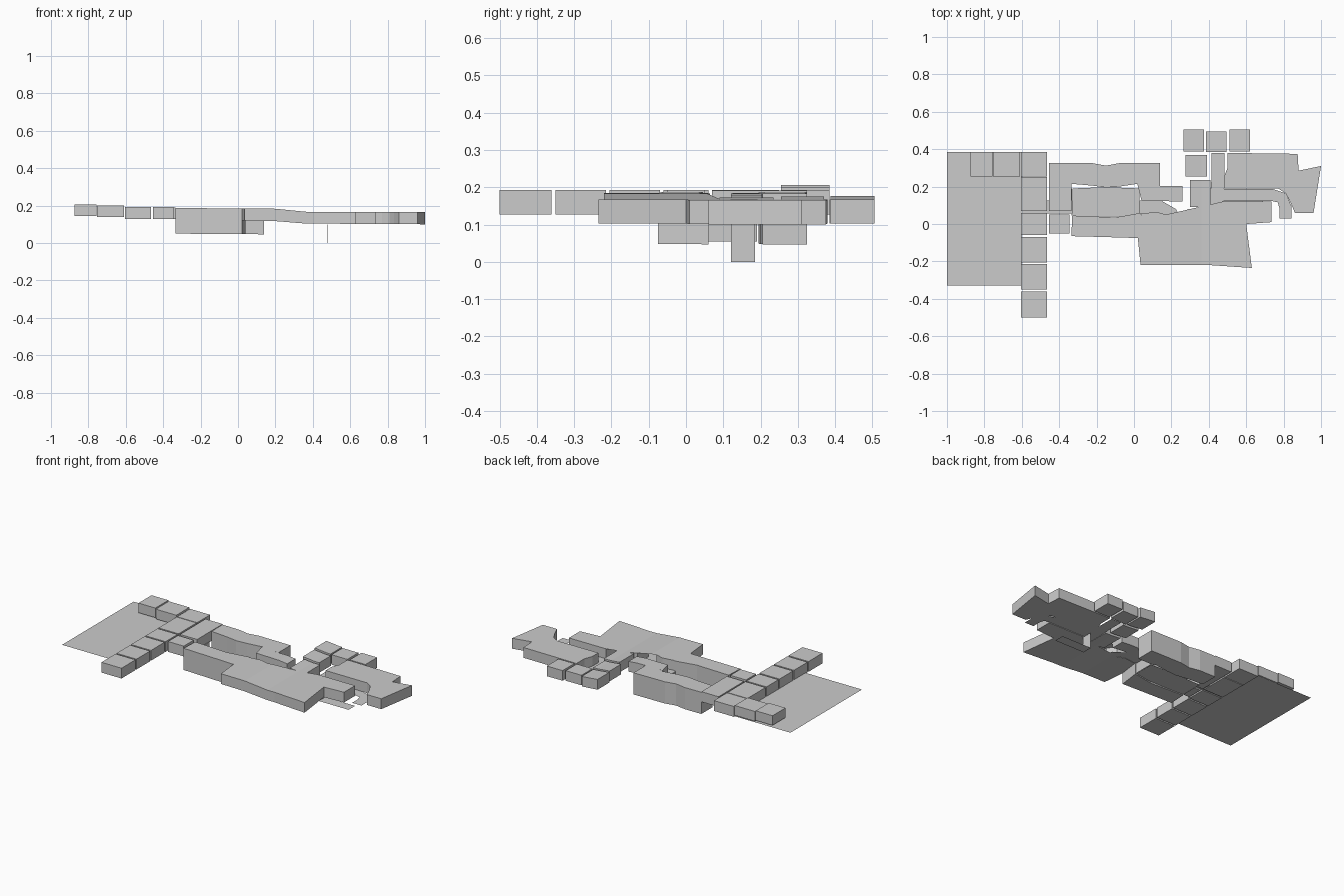
import bpy, bmesh
from mathutils import Vector


def new_object(name, bm):
    bmesh.ops.recalc_face_normals(bm, faces=bm.faces[:])
    me = bpy.data.meshes.new(name)
    bm.to_mesh(me)
    bm.free()
    ob = bpy.data.objects.new(name, me)
    bpy.context.collection.objects.link(ob)
    return ob


def profile(points, x):
    # piecewise linear height along x
    if x <= points[0][0]:
        return points[0][1]
    for (x0, z0), (x1, z1) in zip(points, points[1:]):
        if x <= x1:
            return z0 + (z1 - z0) * (x - x0) / (x1 - x0)
    return points[-1][1]


TOP = [(-0.34, 0.187), (0.2, 0.183), (0.36, 0.167), (1.0, 0.166)]
LOW = [(0.0, 0.12), (0.2, 0.117), (0.36, 0.104), (1.0, 0.1)]
DEEP = [(-0.34, 0.05), (0.2, 0.046)]


def slab(name, outline, top=TOP, low=LOW):
    # outline in plan, cut where the height bends, then thickened
    bm = bmesh.new()
    face = bm.faces.new([bm.verts.new((x, y, 0)) for x, y in outline])
    bmesh.ops.triangulate(bm, faces=[face])
    for x in (0.2, 0.36):
        bmesh.ops.bisect_plane(bm, geom=bm.verts[:] + bm.edges[:] + bm.faces[:],
                               plane_co=(x, 0, 0), plane_no=(1, 0, 0), dist=1e-5)
    base = bm.verts[:]
    if low is not None:
        res = bmesh.ops.extrude_face_region(bm, geom=bm.faces[:], use_keep_orig=True)
        for v in base:
            v.co.z = profile(low, v.co.x)
        for v in res['geom']:
            if isinstance(v, bmesh.types.BMVert):
                v.co.z = profile(top, v.co.x)
    else:
        for v in base:
            v.co.z = profile(top, v.co.x)
    return new_object(name, bm)


def rect(x0, x1, y0, y1):
    return [(x0, y0), (x1, y0), (x1, y1), (x0, y1)]


def box(name, x0, x1, y0, y1, z0, z1):
    return slab(name, rect(x0, x1, y0, y1), [(0, z1)], [(0, z0)])


def ribbon(name, path, widths, drop=0.0):
    # flat water strip lying along a path
    bm = bmesh.new()
    pts = [Vector(p) for p in path]
    rows = []
    for i, p in enumerate(pts):
        d = (pts[min(i + 1, len(pts) - 1)] - pts[max(i - 1, 0)]).normalized()
        n = Vector((-d.y, d.x)) * widths / 2
        rows.append([bm.verts.new((q.x, q.y, profile(LOW, q.x) + 0.002 - drop))
                     for q in (p - n, p + n)])
    for a, b in zip(rows, rows[1:]):
        bm.faces.new((a[0], a[1], b[1], b[0]))
    return new_object(name, bm)


# flat forked plate on the left
slab("left_plate", [(-1, 0.385), (-1, 0.12), (-0.735, 0.12), (-0.735, -0.075),
                    (-1, -0.075), (-1, -0.33), (-0.6, -0.33), (-0.6, 0.385)],
     [(0, 0.132)], None)
slab("inlet_strip", rect(-0.6, -0.33, 0.055, 0.125), [(0, 0.132)], None)

# left blocks: back row, then the column
box("back_block", -0.875, -0.757, 0.255, 0.385, 0.145, 0.206)
box("back_block", -0.753, -0.61, 0.255, 0.385, 0.138, 0.2)
for y0, y1 in ((0.255, 0.385), (0.07, 0.25), (-0.06, 0.06),
               (-0.205, -0.07), (-0.35, -0.215), (-0.5, -0.36)):
    box("column_block", -0.605, -0.465, y0, y1, 0.127, 0.192)
box("link_block", -0.455, -0.345, -0.05, 0.05, 0.127, 0.192)

# rear bank
slab("rear_bank_corner", [(-0.455, 0.07), (-0.335, 0.07), (-0.335, 0.325), (-0.455, 0.325)],
     [(0, 0.191)], [(0, 0.127)])
slab("rear_bank", [(-0.335, 0.215), (-0.22, 0.205), (-0.15, 0.195), (-0.08, 0.2),
                   (0.02, 0.215), (0.02, 0.325), (-0.08, 0.325), (-0.15, 0.312),
                   (-0.22, 0.325), (-0.335, 0.325)], TOP, DEEP)
slab("rear_bank_end", [(0.02, 0.205), (0.14, 0.205), (0.14, 0.325), (0.02, 0.325)], TOP, DEEP)
slab("rear_bank_step", [(0.02, 0.205), (0.04, 0.125), (0.26, 0.12), (0.26, 0.204)])

# front bank: deep straight part, then the wide winding part
slab("front_bank_deep", [(-0.335, -0.065), (-0.15, -0.07), (0.022, -0.075), (0.04, 0.06),
                         (-0.1, 0.035), (-0.33, 0.045)], TOP, DEEP)
slab("front_bank", [(0.02, -0.07), (0.035, -0.22), (0.41, -0.22), (0.63, -0.235),
                    (0.6, 0.0), (0.735, 0.01), (0.735, 0.12), (0.475, 0.12),
                    (0.475, -0.03), (0.44, -0.09), (0.4, -0.107), (0.26, -0.107),
                    (0.2, -0.09), (0.205, 0.0), (0.17, 0.05), (0.12, 0.065), (0.04, 0.055)])

# pool floor between the deep banks, with end walls
slab("pool_floor", [(-0.33, 0.04), (0.03, 0.04), (0.03, 0.19), (-0.15, 0.197), (-0.33, 0.19)],
     [(0, 0.055)], None)
for x, z in ((-0.332, 0.132), (0.032, 0.12)):
    box("pool_end_wall", x - 0.001, x + 0.001, 0.045, 0.19, 0.055, z)

# stream
ribbon("stream", [(0.03, 0.09), (0.14, 0.09), (0.2, 0.055), (0.225, 0.0), (0.23, -0.05),
                  (0.27, -0.088), (0.37, -0.088), (0.425, -0.06), (0.44, 0.0),
                  (0.44, 0.12), (0.45, 0.25), (0.45, 0.38)], 0.07)
ribbon("outlet_stream", [(0.46, 0.155), (0.74, 0.155), (0.79, 0.14), (0.81, 0.09),
                         (0.81, 0.03)], 0.065)

# lower sheet and its fall
slab("lower_sheet", rect(0.48, 0.69, 0.12, 0.185), [(0, 0.001)], None)
box("fall", 0.479, 0.481, 0.12, 0.185, 0.0, 0.1)

# right bank and stepping blocks
slab("right_bank", [(0.5, 0.38), (0.5, 0.3), (0.48, 0.25), (0.48, 0.19), (0.77, 0.19),
                    (0.81, 0.165), (0.835, 0.12), (0.86, 0.06), (0.96, 0.06),
                    (1.0, 0.31), (0.88, 0.285), (0.875, 0.375)])
for x0, x1, y0, y1 in ((0.265, 0.375, 0.388, 0.505), (0.385, 0.495, 0.385, 0.495),
                       (0.51, 0.62, 0.388, 0.505), (0.275, 0.39, 0.255, 0.37),
                       (0.3, 0.41, 0.09, 0.235), (0.285, 0.4, -0.03, 0.08)):
    slab("stepping_block", rect(x0, x1, y0, y1))
